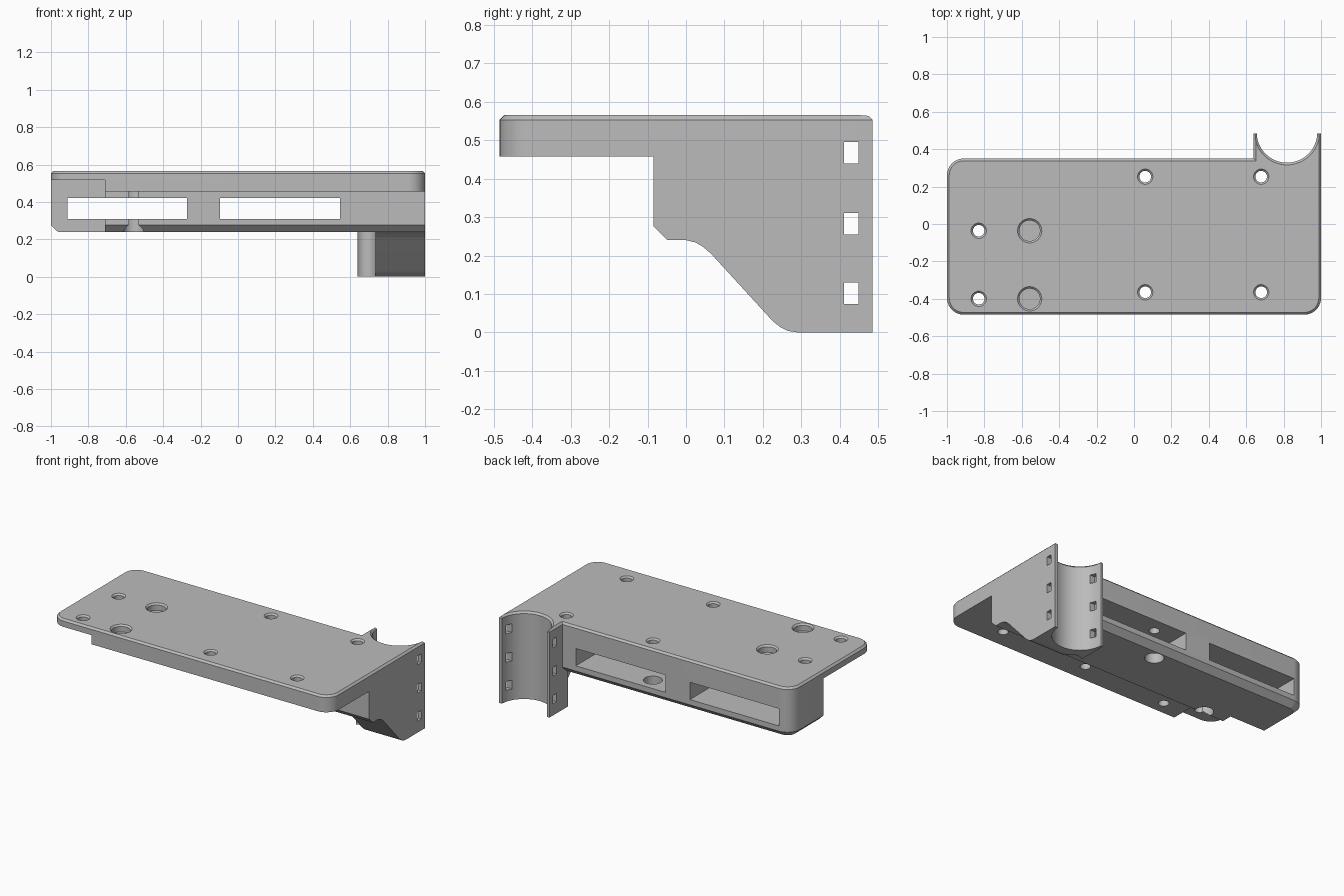
import bpy, bmesh, math

if "Cube" in bpy.data.objects:
    bpy.data.objects.remove(bpy.data.objects["Cube"])

TOP = 0.565       # top of the plate
CH = 0.012        # top edge chamfer
BACK = 0.485      # rear tip of the clamp arms


def new_object(name, bm):
    bmesh.ops.recalc_face_normals(bm, faces=bm.faces)
    mesh = bpy.data.meshes.new(name)
    bm.to_mesh(mesh)
    bm.free()
    ob = bpy.data.objects.new(name, mesh)
    bpy.context.collection.objects.link(ob)
    return ob


def loft(name, rings):
    """Solid skinned through rings of equal point count."""
    bm = bmesh.new()
    loops = [[bm.verts.new(p) for p in ring] for ring in rings]
    n = len(loops[0])
    for a, b in zip(loops, loops[1:]):
        for i in range(n):
            j = (i + 1) % n
            bm.faces.new((a[i], a[j], b[j], b[i]))
    bm.faces.new(loops[0][::-1])
    bm.faces.new(loops[-1])
    return new_object(name, bm)


def box(name, x, y, z):
    ring = [(x[0], y[0]), (x[1], y[0]), (x[1], y[1]), (x[0], y[1])]
    return loft(name, [[(a, b, h) for a, b in ring] for h in z])


def turned(name, x, y, steps, n=48):
    """Vertical round solid from (radius, z) steps."""
    return loft(name, [[(x + r * math.cos(2 * math.pi * i / n),
                         y + r * math.sin(2 * math.pi * i / n), z) for i in range(n)]
                       for r, z in steps])


def corner(cx, cy, r, start, n=10):
    """Quarter arc, counter-clockwise from the start angle in degrees."""
    return [(cx + r * math.cos(math.radians(start + 90 * i / n)),
             cy + r * math.sin(math.radians(start + 90 * i / n))) for i in range(n + 1)]


def combine(target, other, op):
    mod = target.modifiers.new(op, 'BOOLEAN')
    mod.operation, mod.solver, mod.object = op, 'EXACT', other
    bpy.context.view_layer.update()
    mesh = bpy.data.meshes.new_from_object(
        target.evaluated_get(bpy.context.evaluated_depsgraph_get()))
    target.modifiers.clear()
    target.data = mesh
    bpy.data.objects.remove(other)


# mounting plate with rounded corners and a rear tab, chamfered on top
def plate_ring(d, z):
    r = 0.09 - d
    pts = (corner(-0.91, -BACK + 0.09, r, 180) + corner(0.91, -BACK + 0.09, r, 270)
           + [(1 - d, BACK - d), (0.64 + d, BACK - d), (0.64 + d, 0.35 - d)]
           + corner(-0.91, 0.26, r, 90))
    return [(x, y, z) for x, y in pts]


body = loft("mounting_bracket", [plate_ring(0, 0.457), plate_ring(0, TOP - CH), plate_ring(CH, TOP)])


# strap block under the rear half, chamfered along its bottom
def block_ring(d, z):
    pts = ([(-1 + d, -0.085 + d), (1, -0.085 + d), (1, 0.35 - d)]
           + corner(-0.91, 0.26, 0.09 - d, 90))
    return [(x, y, z) for x, y in pts]


combine(body, loft("strap_block", [block_ring(0.037, 0.24), block_ring(0, 0.276), block_ring(0, 0.5)]), 'UNION')

# clamp wing with a sloped, curved underside
profile = [(BACK, 0), (0.29, 0), (0.265, 0.004), (0.245, 0.014), (0.225, 0.03), (0.065, 0.205),
           (0.045, 0.222), (0.025, 0.234), (0, 0.24), (0, 0.5), (BACK, 0.5)]
combine(body, loft("clamp_wing", [[(x, y, z) for y, z in profile] for x in (0.64, 1)]), 'UNION')

cuts = []
# round channel for the tube, flared at the top
cuts.append(turned("channel_cut", 0.818, 0.49,
                   [(0.162, -0.1), (0.162, TOP - CH), (0.162 + 2 * CH, TOP + CH)], 72))
# relief under the left front of the plate
cuts.append(box("relief_cut", (-1.2, -0.71), (-0.7, 0.02), (0.1, 0.516)))
# strap slots through the block
for x in ((-0.912, -0.273), (-0.097, 0.545)):
    cuts.append(box("slot_cut", x, (-0.7, 0.7), (0.31, 0.422)))
# cable tie windows through both clamp arms
for z in (0.102, 0.283, 0.467):
    cuts.append(box("tie_cut", (0.5, 1.2), (0.411, 0.449), (z - 0.028, z + 0.028)))
# screw holes with a chamfered rim
for x, y in ((0.06, 0.253), (0.68, 0.253), (0.06, -0.365), (0.68, -0.365),
             (-0.83, -0.036), (-0.83, -0.4)):
    cuts.append(turned("screw_cut", x, y,
                       [(0.031, 0.2), (0.031, TOP - 0.01), (0.051, TOP + 0.01)], 32))
# wide access holes below the rear screws
for x in (0.06, 0.68):
    cuts.append(turned("access_cut", x, 0.253, [(0.056, -0.1), (0.056, 0.42)]))
cuts.append(box("access_front_cut", (0.6, 0.736), (-0.05, 0.253), (-0.1, 0.2401)))
# blind recesses from above
for y in (-0.036, -0.4):
    cuts.append(turned("recess_cut", -0.558, y,
                       [(0.055, TOP - 0.045), (0.055, TOP - 0.01), (0.075, TOP + 0.01)]))
# matching bores from below
cuts.append(turned("bore_cut", -0.558, -0.036, [(0.055, 0.1), (0.055, 0.46)]))
cuts.append(turned("bore_cut", -0.558, -0.4, [(0.031, 0.1), (0.031, 0.51)]))
for cut in cuts:
    combine(body, cut, 'DIFFERENCE')

# one plain grey finish
grey = bpy.data.materials.new("grey_plastic")
grey.diffuse_color = (0.5, 0.5, 0.5, 1)
grey.use_nodes = True
grey.node_tree.nodes["Principled BSDF"].inputs["Base Color"].default_value = grey.diffuse_color
body.data.materials.clear()
body.data.materials.append(grey)
for p in body.data.polygons:
    p.material_index = 0

bpy.context.view_layer.objects.active = body
body.select_set(True)
bpy.ops.object.shade_smooth_by_angle(angle=math.radians(25))
